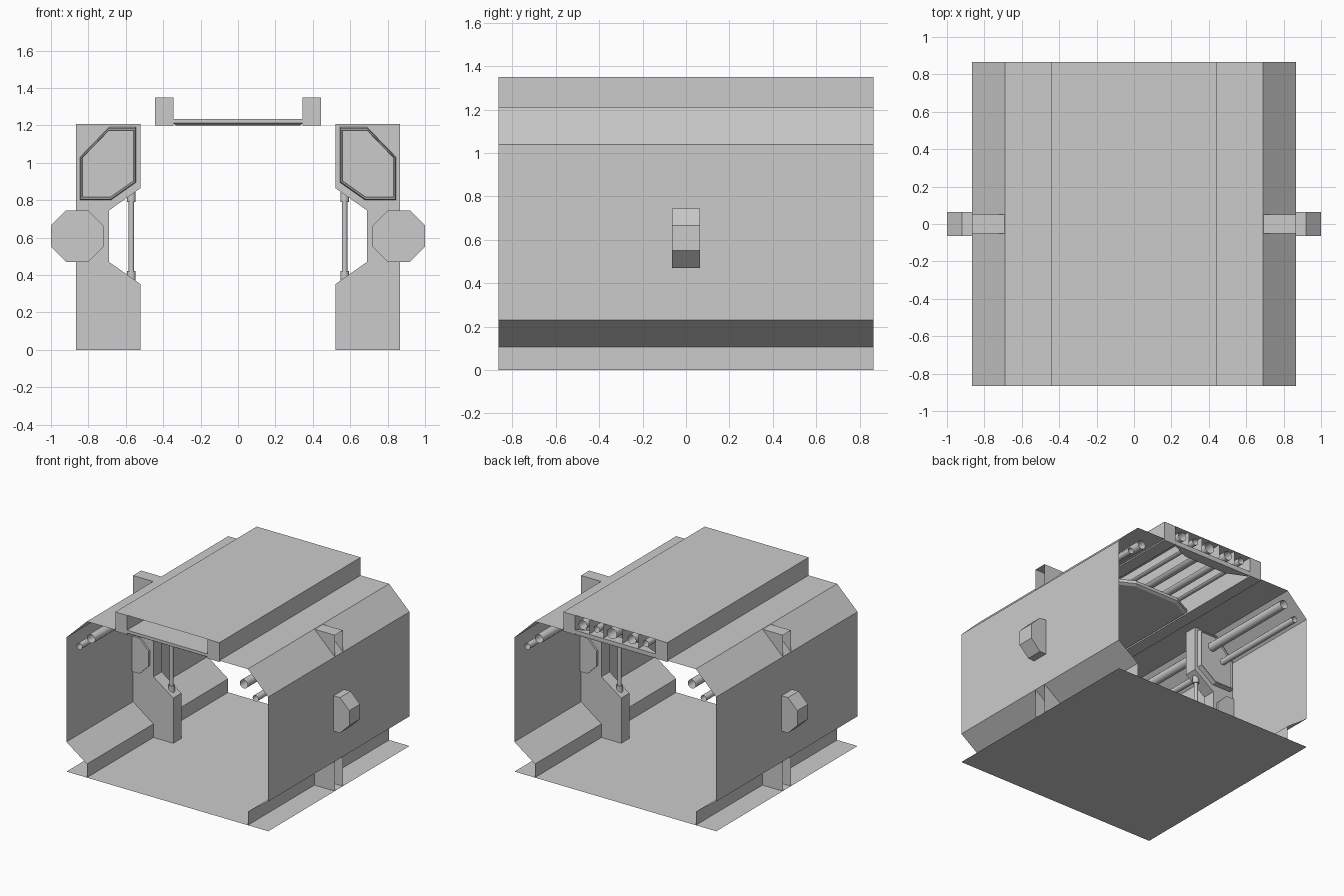
import bpy, bmesh
from mathutils import Vector

if "Cube" in bpy.data.objects:
    bpy.data.objects.remove(bpy.data.objects["Cube"])

L = 0.865  # half length along y


def finish(name, bm):
    bmesh.ops.recalc_face_normals(bm, faces=bm.faces)
    me = bpy.data.meshes.new(name)
    bm.to_mesh(me)
    bm.free()
    ob = bpy.data.objects.new(name, me)
    bpy.context.collection.objects.link(ob)
    return ob


def sheet(name, pts, y0, y1):
    """Open strip: an xz polyline swept along y."""
    bm = bmesh.new()
    rows = [[bm.verts.new((x, y, z)) for x, z in pts] for y in (y0, y1)]
    for i in range(len(pts) - 1):
        bm.faces.new((rows[0][i], rows[0][i + 1], rows[1][i + 1], rows[1][i]))
    return finish(name, bm)


def solid(name, pts, d0, d1, axis='y', steps=None, open_side=False):
    """Profile lofted along an axis; steps = list of (depth, scale)."""
    steps = steps or [(d0, 1), (d1, 1)]
    xs, vs = [p[0] for p in pts], [p[1] for p in pts]
    c = Vector(((min(xs) + max(xs)) / 2, (min(vs) + max(vs)) / 2))
    bm = bmesh.new()
    loops = []
    for d, s in steps:
        loop = []
        for p in pts:
            q = c + (Vector(p) - c) * s
            loop.append(bm.verts.new((q.x, d, q.y) if axis == 'y' else (q.x, q.y, d)))
        loops.append(loop)
    n = len(pts)
    for a, b in zip(loops, loops[1:]):
        for i in range(n - 1 if open_side else n):
            j = (i + 1) % n
            bm.faces.new((a[i], a[j], b[j], b[i]))
    bm.faces.new(loops[0])
    bm.faces.new(loops[-1])
    return finish(name, bm)


def tube(name, p0, p1, r, sides=12, caps=False):
    p0, p1 = Vector(p0), Vector(p1)
    d = p1 - p0
    bm = bmesh.new()
    bmesh.ops.create_cone(bm, cap_ends=caps, segments=sides, radius1=r, radius2=r, depth=d.length)
    bmesh.ops.transform(bm, verts=bm.verts, matrix=d.to_track_quat('Z', 'Y').to_matrix().to_4x4())
    bmesh.ops.translate(bm, verts=bm.verts, vec=(p0 + p1) / 2)
    ob = finish(name, bm)
    for f in ob.data.polygons:
        f.use_smooth = len(f.vertices) == 4
    return ob


def box(name, x0, x1, y0, y1, z0, z1):
    return solid(name, [(x0, z0), (x1, z0), (x1, z1), (x0, z1)], y0, y1)


# Thin floor and roof skins
sheet("floor", [(-L, 0), (L, 0)], -L, L)
sheet("roof", [(-0.445, 1.35), (0.445, 1.35)], -L, L)

wall = [(0.69, 0), (0.69, 0.105), (L, 0.23), (L, 1.04), (0.69, 1.21), (0.445, 1.21)]
rib = [(L, 0), (0.52, 0), (0.52, 0.35), (0.69, 0.47), (0.69, 0.745),
       (0.52, 0.865), (0.52, 1.208), (L, 1.208)]
plate = [(0.845, 0.80), (0.68, 0.80), (0.545, 0.895), (0.545, 1.19), (0.69, 1.19), (0.845, 1.03)]
knob = [(0.72, 0.55), (0.80, 0.47), (0.92, 0.47), (1.0, 0.55),
        (1.0, 0.665), (0.92, 0.745), (0.80, 0.745), (0.72, 0.665)]

for side, s in (("left", -1), ("right", 1)):
    def m(pts):
        return [(s * x, z) for x, z in pts]
    # Wall skin with chamfers
    sheet(f"{side}_wall", m(wall), -L, L)
    # Middle rib, hollow on its outer side
    solid(f"{side}_rib", m(rib), -0.05, 0.05, open_side=True)
    # Raised plates with recessed faces on both rib faces
    for end, t in (("front", -1), ("back", 1)):
        solid(f"{side}_{end}_plate", m(plate), 0, 0,
              steps=[(t * 0.05, 1), (t * 0.085, 0.97), (t * 0.085, 0.93), (t * 0.075, 0.91)])
    # Octagonal knob through the wall
    solid(f"{side}_knob", m(knob), -0.065, 0.065)
    # Strut with collars across the rib notch
    x = s * 0.57
    tube(f"{side}_strut", (x, 0, 0.36), (x, 0, 0.86), 0.015, caps=True)
    tube(f"{side}_strut_foot", (x, 0, 0.365), (x, 0, 0.42), 0.023, caps=True)
    tube(f"{side}_strut_head", (x, 0, 0.79), (x, 0, 0.85), 0.023, caps=True)
    # Open pipes along the wall
    tube(f"{side}_large_pipe", (s * 0.655, -L, 1.085), (s * 0.655, L, 1.085), 0.034)
    tube(f"{side}_small_pipe", (s * 0.755, -L, 1.0), (s * 0.755, L, 1.0), 0.024)
    # Roof edge beam
    box(f"{side}_roof_beam", *sorted((s * 0.345, s * 0.445)), -L, L, 1.2, 1.349)

# Ceiling panels, leaving an opening with cut corners towards the back
bevel = [(1.2, 0.965), (1.212, 1), (1.235, 1)]
solid("ceiling_panel", [(-0.345, -L), (0.345, -L), (0.345, 0.17), (0.19, 0.25),
                        (-0.19, 0.25), (-0.345, 0.17)], 0, 0, 'z', steps=bevel)
solid("ceiling_lip", [(0.345, L), (0.345, 0.85), (0.19, 0.78), (-0.19, 0.78),
                      (-0.345, 0.85), (-0.345, L)], 0, 0, 'z', steps=bevel)

# Overhead pipes and thin dividers seen through the opening
for i, (x, r) in enumerate([(0.28, 0.036), (0.16, 0.026), (0.03, 0.042), (-0.14, 0.036), (-0.26, 0.026)]):
    tube(f"overhead_pipe_{i + 1}", (x, -0.6, 1.292), (x, L, 1.292), r)
for i, x in enumerate((0.22, 0.10, -0.06, -0.20)):
    sheet(f"overhead_divider_{i + 1}", [(x, 1.24), (x, 1.348)], -0.6, L)
